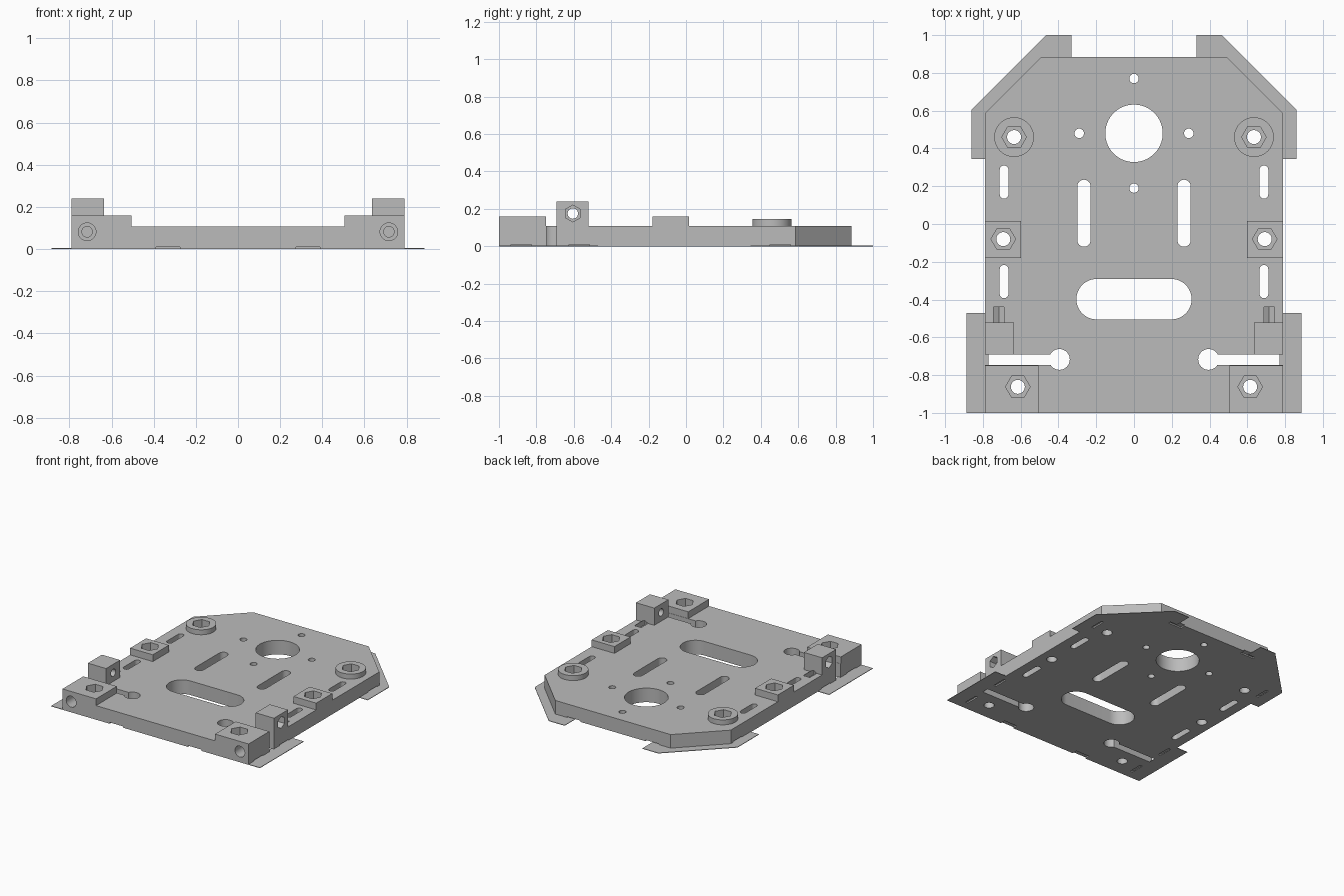
import bpy, bmesh
from math import pi, sin, cos, radians

if "Cube" in bpy.data.objects:
    bpy.data.objects.remove(bpy.data.objects["Cube"], do_unlink=True)

grey = bpy.data.materials.new("plain grey")
grey.use_nodes = True
grey.diffuse_color = (0.5, 0.5, 0.5, 1)
grey.node_tree.nodes["Principled BSDF"].inputs["Base Color"].default_value = (0.5, 0.5, 0.5, 1)

PLATE, BLOCK, TOWER = 0.108, 0.16, 0.24
SIDE = 0.79


def prism(name, outline, lo, hi, axis="z"):
    """Extrude a 2D outline from lo to hi along an axis."""
    place = {"z": lambda u, v, w: (u, v, w),
             "y": lambda u, v, w: (u, w, v),
             "x": lambda u, v, w: (w, u, v)}[axis]
    bm = bmesh.new()
    bottom = [bm.verts.new(place(u, v, lo)) for u, v in outline]
    top = [bm.verts.new(place(u, v, hi)) for u, v in outline]
    bm.faces.new(bottom)
    bm.faces.new(top)
    n = len(outline)
    for i in range(n):
        j = (i + 1) % n
        bm.faces.new((bottom[i], bottom[j], top[j], top[i]))
    bmesh.ops.recalc_face_normals(bm, faces=bm.faces)
    mesh = bpy.data.meshes.new(name)
    bm.to_mesh(mesh)
    bm.free()
    mesh.materials.append(grey)
    obj = bpy.data.objects.new(name, mesh)
    bpy.context.collection.objects.link(obj)
    return obj


def ring(u, v, r, n=40, turn=0.0):
    return [(u + r * cos(turn + 2 * pi * i / n), v + r * sin(turn + 2 * pi * i / n)) for i in range(n)]


def rect(u0, u1, v0, v1):
    return [(u0, v0), (u1, v0), (u1, v1), (u0, v1)]


def slot(u, v, length, r, upright=True, n=12):
    """Round-ended slot; length is between the two end centres."""
    pts = []
    for end in (1, -1):
        for i in range(n + 1):
            a = pi * i / n + (0 if end == 1 else pi)
            p, q = r * cos(a), r * sin(a) + end * length / 2
            pts.append((u + p, v + q) if upright else (u + q, v - p))
    return pts


def mirror(outline):
    return [(-u, v) for u, v in outline]


# Base plate with chamfered back corners
half = [(SIDE, -1), (SIDE, 0.585), (0.49, 0.885)]
plate = prism("base_plate", half + mirror(half)[::-1], 0, PLATE)


def combine(tool, operation):
    mod = plate.modifiers.new(tool.name, "BOOLEAN")
    mod.object, mod.operation, mod.solver = tool, operation, "EXACT"
    bpy.context.view_layer.objects.active = plate
    bpy.ops.object.modifier_apply(modifier=mod.name)
    bpy.data.objects.remove(tool, do_unlink=True)


def add(outline, lo, hi):
    combine(prism("part", outline, lo, hi), "UNION")


def cut(outline, lo=-0.1, hi=0.4, axis="z"):
    combine(prism("cutter", outline, lo, hi, axis), "DIFFERENCE")


for s in (1, -1):
    def box(x0, x1, y0, y1):
        return rect(min(s * x0, s * x1), max(s * x0, s * x1), y0, y1)

    # Raised blocks, towers and round bosses
    add(box(0.505, SIDE, -1, -0.748), 0.04, BLOCK)
    add(box(0.597, SIDE, -0.18, 0.015), 0.04, BLOCK)
    add(box(0.635, SIDE, -0.692, -0.522), 0.04, TOWER)
    add(ring(s * 0.635, 0.46, 0.105, 56), 0.04, 0.146)

    # Flex slot open to the side, with a round inner end
    cut(box(0.4, 0.9, -0.746, -0.692))
    cut(ring(s * 0.395, -0.717, 0.055))

    # Hexagonal nut pockets with through holes
    for x, y in ((0.615, -0.862), (0.692, -0.08), (0.635, 0.46)):
        cut(ring(s * x, y, 0.065, 6), 0.06)
        cut(ring(s * x, y, 0.037, 32))

    # Lengthwise bolt hole: head recess, shaft and nut trap
    cut(ring(s * 0.716, 0.082, 0.042, 32), -1.1, -0.9, "y")
    cut(ring(s * 0.716, 0.082, 0.025, 24), -1.1, -0.45, "y")
    cut(ring(s * 0.716, 0.082, 0.042, 6, pi / 6), -0.58, -0.44, "y")

    # Sideways bolt hole through the tower
    cut(ring(-0.605, 0.175, 0.028, 24), min(s * 0.5, s), max(s * 0.5, s), "x")
    cut(ring(-0.605, 0.175, 0.045, 6, pi / 6), min(s * 0.735, s), max(s * 0.735, s), "x")

    # Strap slots
    cut(slot(s * 0.688, 0.222, 0.13, 0.023))
    cut(slot(s * 0.688, -0.305, 0.13, 0.023))
    cut(slot(s * 0.265, 0.057, 0.285, 0.035))
    cut(ring(s * 0.29, 0.48, 0.025, 24))

    # Shallow notches under the rim
    for y in (-0.88, -0.57, 0.505):
        cut(box(0.75, 0.85, y - 0.055, y + 0.055), -0.1, 0.01)
    for y in (-1, 0.885):
        cut(box(0.275, 0.39, y - 0.04, y + 0.04), -0.1, 0.01)

# Central openings
cut(ring(0, 0.48, 0.152, 64))
cut(slot(0, -0.398, 0.396, 0.107, upright=False, n=24))
for y in (0.77, 0.19):
    cut(ring(0, y, 0.025, 24))

bpy.ops.object.select_all(action="DESELECT")
plate.select_set(True)
bpy.context.view_layer.objects.active = plate
bpy.ops.object.shade_smooth_by_angle(angle=radians(30))

# Thin corner pads at floor level
back_pad = [(0.86, 0.345), (0.86, 0.605), (0.465, 1), (0.33, 1), (0.33, 0.865),
            (0.48, 0.865), (0.77, 0.575), (0.77, 0.345)]
front_pad = rect(0.77, 0.886, -1, -0.47)
for label, pad in (("back", back_pad), ("front", front_pad)):
    prism(label + "_left_pad", pad, 0, 0.004)
    prism(label + "_right_pad", mirror(pad), 0, 0.004)
